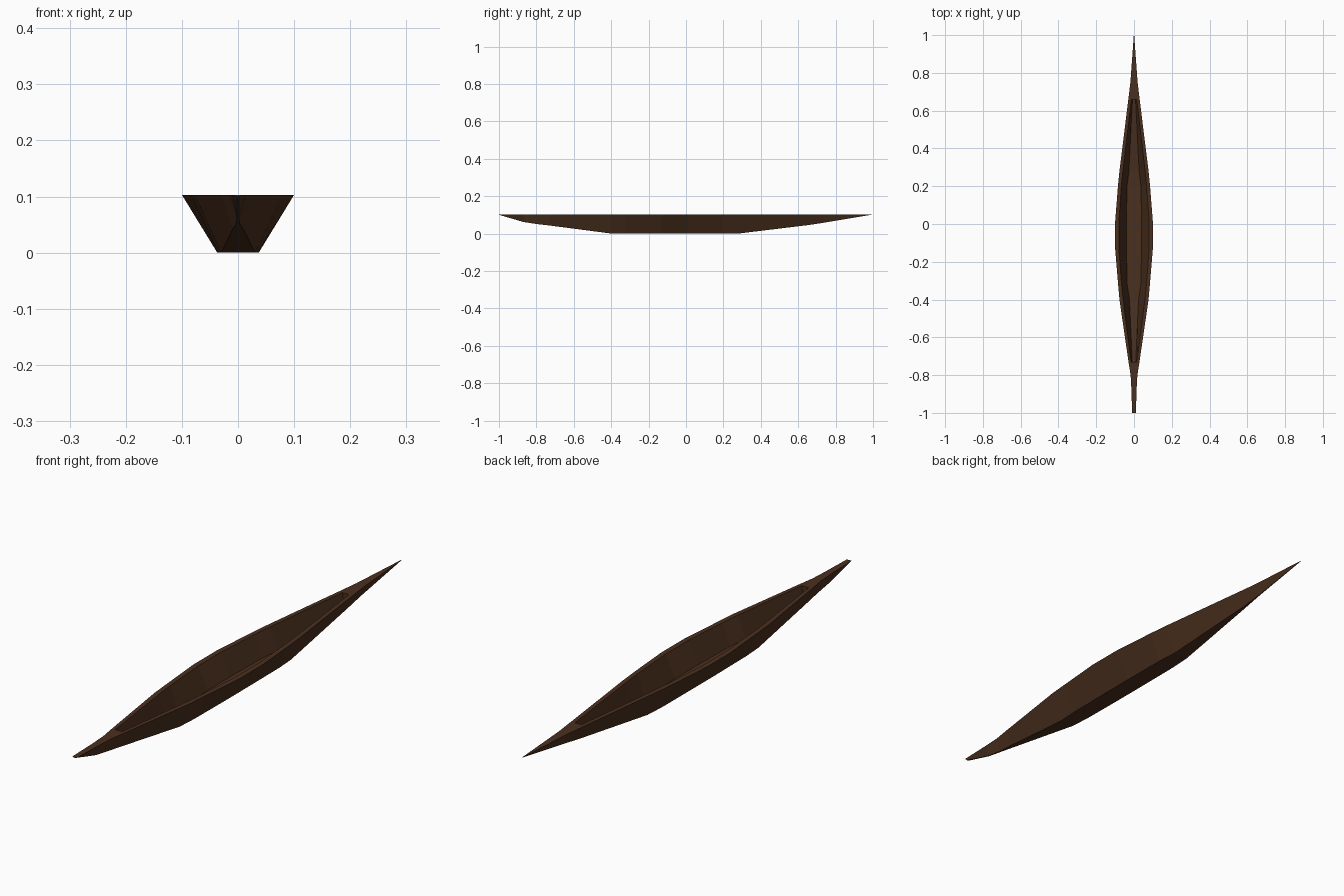
import bpy, bmesh

if "Cube" in bpy.data.objects:
    bpy.data.objects.remove(bpy.data.objects["Cube"])

TOP = 0.103

# Hull stations: y, rim half width, keel half width, keel z
# Hollow stations add: inner rim half width, floor half width, floor z
STATIONS = [
    (-1.00, 0.010, 0.002, 0.100),
    (-0.87, 0.014, 0.002, 0.062),
    (-0.80, 0.018, 0.003, 0.051),
    (-0.73, 0.029, 0.009, 0.043, 0.015, 0.009, 0.062),
    (-0.40, 0.077, 0.030, 0.000, 0.058, 0.024, 0.020),
    (-0.32, 0.084, 0.035, 0.000, 0.066, 0.036, 0.018),
    (-0.13, 0.100, 0.037, 0.000, 0.080, 0.040, 0.018),
    (0.01, 0.100, 0.037, 0.000, 0.080, 0.040, 0.018),
    (0.20, 0.085, 0.036, 0.000, 0.067, 0.037, 0.018),
    (0.28, 0.077, 0.031, 0.000, 0.059, 0.027, 0.020),
    (0.66, 0.030, 0.006, 0.046, 0.014, 0.008, 0.064),
    (0.75, 0.019, 0.002, 0.060),
    (1.00, 0.001, 0.0005, 0.102),
]

bm = bmesh.new()


def section(s):
    """Outer points left to right, then inner points right to left."""
    y, w, k, kz = s[:4]
    pts = [(-w, TOP), (-k, kz), (k, kz), (w, TOP)]
    if len(s) > 4:
        i, f, fz = s[4:]
        pts += [(i, TOP), (f, fz), (-f, fz), (-i, TOP)]
    return [bm.verts.new((x, y, z)) for x, z in pts]


rings = [section(s) for s in STATIONS]

for a, b in zip(rings, rings[1:]):
    # Outer sides and bottom
    for i in range(3):
        bm.faces.new((a[i], a[i + 1], b[i + 1], b[i]))
    if len(a) == len(b) == 8:
        # Rim, inner walls and floor
        for i in range(3, 8):
            j = (i + 1) % 8
            bm.faces.new((a[i], a[j], b[j], b[i]))
    else:
        # Solid end deck
        if len(a) == 8:
            edge = [a[0], a[7], a[4], a[3], b[3], b[0]]
        elif len(b) == 8:
            edge = [a[0], a[3], b[3], b[4], b[7], b[0]]
        else:
            edge = [a[0], a[3], b[3], b[0]]
        bm.faces.new(edge)
        # End wall of the hollow
        for r in (a, b):
            if len(r) == 8:
                bm.faces.new(r[4:])

# Tips
bm.faces.new(rings[0])
bm.faces.new(rings[-1])
bmesh.ops.recalc_face_normals(bm, faces=bm.faces)

mesh = bpy.data.meshes.new("canoe_hull")
bm.to_mesh(mesh)
bm.free()
hull = bpy.data.objects.new("canoe_hull", mesh)
bpy.context.collection.objects.link(hull)

# Dark wood
wood = bpy.data.materials.new("dark_wood")
wood.diffuse_color = (0.068, 0.029, 0.013, 1)
wood.use_nodes = True
wood.node_tree.nodes["Principled BSDF"].inputs["Base Color"].default_value = wood.diffuse_color
mesh.materials.append(wood)
